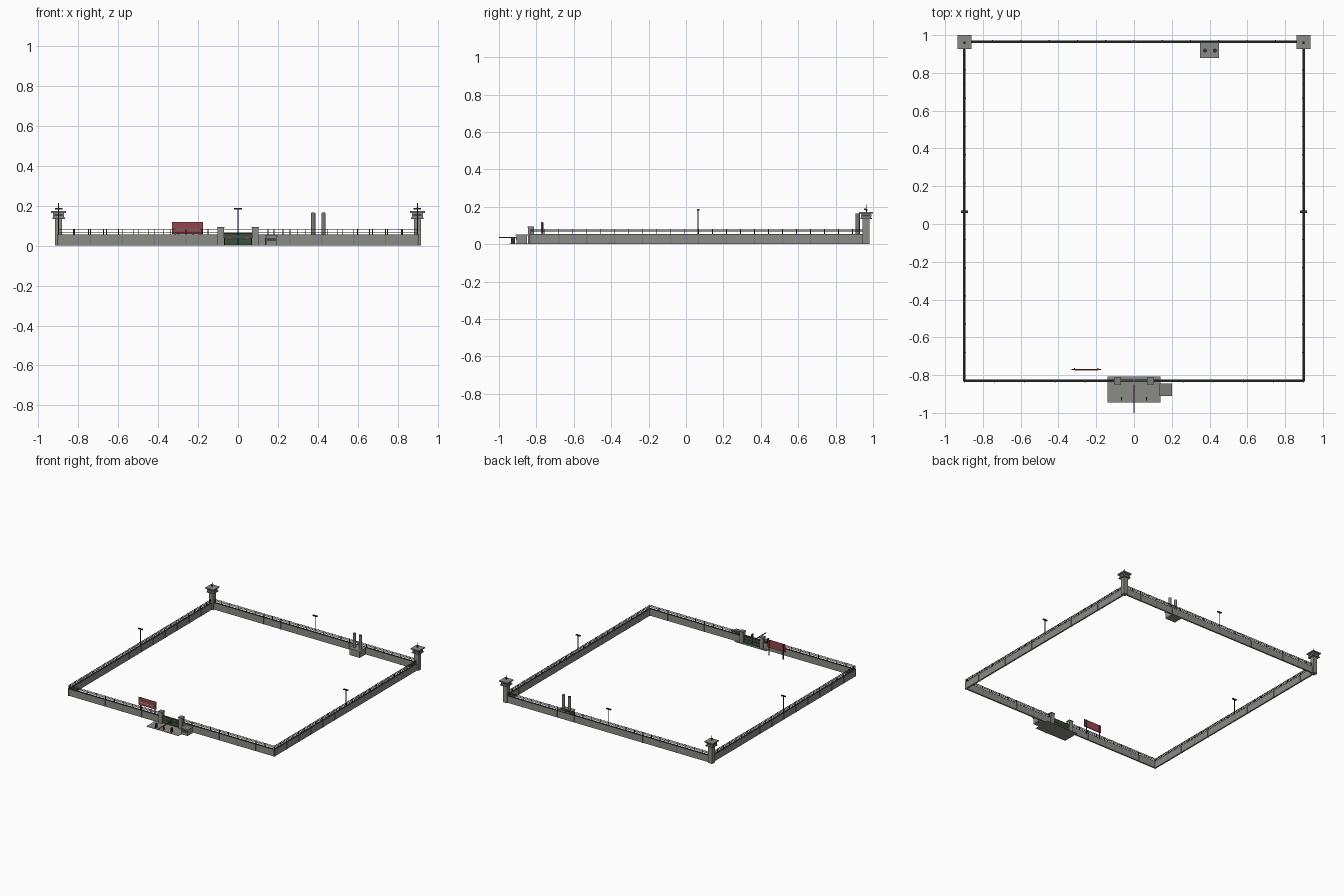
import bpy
import math
from mathutils import Vector

if "Cube" in bpy.data.objects:
    bpy.data.objects.remove(bpy.data.objects["Cube"])


def material(name, r, g, b):
    m = bpy.data.materials.new(name)
    m.use_nodes = True
    m.diffuse_color = (r, g, b, 1)
    m.node_tree.nodes["Principled BSDF"].inputs["Base Color"].default_value = (r, g, b, 1)
    return m


CONCRETE = material("concrete grey", 0.26, 0.26, 0.24)
STONE = material("pillar grey", 0.2, 0.2, 0.19)
DARK = material("dark metal", 0.035, 0.035, 0.038)
GREEN = material("gate green", 0.045, 0.09, 0.045)
RED = material("sign red", 0.3, 0.06, 0.07)
PALE = material("pale paint", 0.6, 0.58, 0.54)
GLASS = material("dark glass", 0.05, 0.06, 0.07)


def box(name, x, y, z, mat):
    """Box from (low, high) pairs on each axis."""
    verts = [(a, b, c) for a in x for b in y for c in z]
    faces = [(0, 1, 3, 2), (4, 6, 7, 5), (0, 4, 5, 1), (2, 3, 7, 6), (0, 2, 6, 4), (1, 5, 7, 3)]
    mesh = bpy.data.meshes.new(name)
    mesh.from_pydata(verts, [], faces)
    mesh.materials.append(mat)
    ob = bpy.data.objects.new(name, mesh)
    bpy.context.collection.objects.link(ob)
    return ob


def block(name, cx, cy, z, wx, wy, mat):
    """Box centred on (cx, cy) between two heights."""
    return box(name, (cx - wx / 2, cx + wx / 2), (cy - wy / 2, cy + wy / 2), z, mat)


def rod(name, p, q, r, mat, sides=8):
    p, q = Vector(p), Vector(q)
    bpy.ops.mesh.primitive_cylinder_add(vertices=sides, radius=r, depth=(q - p).length, location=(p + q) / 2)
    ob = bpy.context.object
    ob.name = name
    ob.rotation_euler = (q - p).to_track_quat("Z", "Y").to_euler()
    ob.data.materials.append(mat)
    bpy.ops.object.shade_smooth_by_angle(angle=math.radians(50))
    return ob


X, FRONT, BACK = 0.898, -0.83, 0.965
TOP = 0.053
T = 0.006


def wall_run(name, start, end, panels):
    """Concrete wall with coping, pilasters and a wire fence on top."""
    a, b = Vector(start), Vector(end)
    along = (b - a).normalized()
    side = Vector((abs(along.y), abs(along.x)))

    def span(label, half, z, mat):
        lo = [min(a[i], b[i]) - side[i] * half for i in (0, 1)]
        hi = [max(a[i], b[i]) + side[i] * half for i in (0, 1)]
        box(name + label, (lo[0], hi[0]), (lo[1], hi[1]), z, mat)

    span("_wall", T, (0, TOP), CONCRETE)
    span("_coping", T + 0.001, (TOP, TOP + 0.002), DARK)
    for z in (0.066, 0.073, 0.08):
        span("_wire", 0.0014, (z - 0.0012, z + 0.0012), DARK)
    for i in range(panels * 2 + 1):
        p = a.lerp(b, i / (panels * 2))
        block(name + "_fence_post", p.x, p.y, (TOP, 0.082), 0.004, 0.004, DARK)
        if i % 2 == 0:
            w = [0.006 if s == 0 else 2 * T + 0.004 for s in side]
            block(name + "_pilaster", p.x, p.y, (0, TOP), w[0], w[1], STONE)


wall_run("left", (X, FRONT), (X, BACK), 12)
wall_run("right", (-X, FRONT), (-X, BACK), 12)
wall_run("back", (-X, BACK), (X, BACK), 12)
wall_run("front_left", (0.1, FRONT), (X, FRONT), 5)
wall_run("front_right", (-X, FRONT), (-0.1, FRONT), 5)

# Corner watchtowers
for s, side in ((1, "left"), (-1, "right")):
    x, y = s * X, BACK - 0.002
    block(side + "_tower_shaft", x, y, (0, 0.138), 0.036, 0.036, CONCRETE)
    block(side + "_tower_floor", x, y, (0.134, 0.14), 0.062, 0.062, STONE)
    block(side + "_tower_cabin", x, y, (0.14, 0.164), 0.054, 0.054, CONCRETE)
    block(side + "_tower_window_x", x, y, (0.147, 0.159), 0.056, 0.04, GLASS)
    block(side + "_tower_window_y", x, y, (0.147, 0.159), 0.04, 0.056, GLASS)
    block(side + "_tower_roof", x, y, (0.164, 0.172), 0.074, 0.074, CONCRETE)
    rod(side + "_tower_mast", (x, y, 0.172), (x, y, 0.212), 0.0018, DARK)
    block(side + "_tower_lamp", x, y - 0.004, (0.182, 0.19), 0.01, 0.014, DARK)

# Lamp posts
for name, x, y, wx, wy in (("left", X, 0.065, 0.038, 0.012), ("right", -X, 0.065, 0.038, 0.012),
                           ("back", 0, BACK, 0.038, 0.012)):
    rod(name + "_lamp_post", (x, y, 0), (x, y, 0.182), 0.003, DARK)
    block(name + "_lamp_head", x, y, (0.18, 0.187), wx, wy, DARK)

# Gate pillars and green leaves
for s, side in ((1, "left"), (-1, "right")):
    block(side + "_gate_pillar", s * 0.087, FRONT, (0, 0.088), 0.032, 0.032, CONCRETE)
    block(side + "_gate_pillar_cap", s * 0.087, FRONT, (0.088, 0.094), 0.037, 0.037, STONE)
    block(side + "_gate_leaf", s * 0.036, FRONT, (0.004, 0.063), 0.069, 0.008, GREEN)
    for z in (0.008, 0.033, 0.058):
        block(side + "_gate_rail", s * 0.036, FRONT, (z - 0.002, z + 0.002), 0.069, 0.012, DARK)
    block(side + "_gate_mark", s * 0.045, FRONT, (0.036, 0.042), 0.018, 0.0124, RED)
    block(side + "_barrier_stand", s * 0.067, -0.925, (0.003, 0.038), 0.006, 0.02, DARK)

# Forecourt and barrier arm
box("forecourt", (-0.14, 0.14), (-0.945, -0.808), (0, 0.003), CONCRETE)
box("barrier_arm", (-0.003, 0.003), (-1.0, -0.85), (0.034, 0.039), RED)
block("barrier_post", 0, -0.928, (0.003, 0.035), 0.006, 0.006, DARK)

# Guard booth
block("booth", 0.167, -0.878, (0, 0.046), 0.056, 0.058, CONCRETE)
block("booth_roof", 0.167, -0.878, (0.046, 0.051), 0.066, 0.066, STONE)
block("booth_window", 0.167, -0.908, (0.022, 0.038), 0.045, 0.004, GLASS)
block("booth_door", 0.138, -0.876, (0.002, 0.038), 0.004, 0.02, GLASS)

# Sign board inside the wall
box("sign_board", (-0.33, -0.175), (-0.774, -0.768), (0.058, 0.118), RED)
box("sign_stripe", (-0.315, -0.19), (-0.7755, -0.774), (0.078, 0.084), PALE)
for x in (-0.315, -0.19):
    block("sign_post", x, -0.765, (0, 0.116), 0.006, 0.006, DARK)

# Boiler house with two open chimneys
box("boiler_house", (0.355, 0.445), (0.885, 0.958), (0, 0.05), CONCRETE)
box("boiler_roof", (0.35, 0.45), (0.88, 0.963), (0.05, 0.055), CONCRETE)
for x in (0.376, 0.428):
    rod("chimney", (x, 0.918, 0.055), (x, 0.918, 0.164), 0.011, STONE, 12)
    rod("chimney_mouth", (x, 0.918, 0.16), (x, 0.918, 0.1645), 0.008, DARK, 12)
